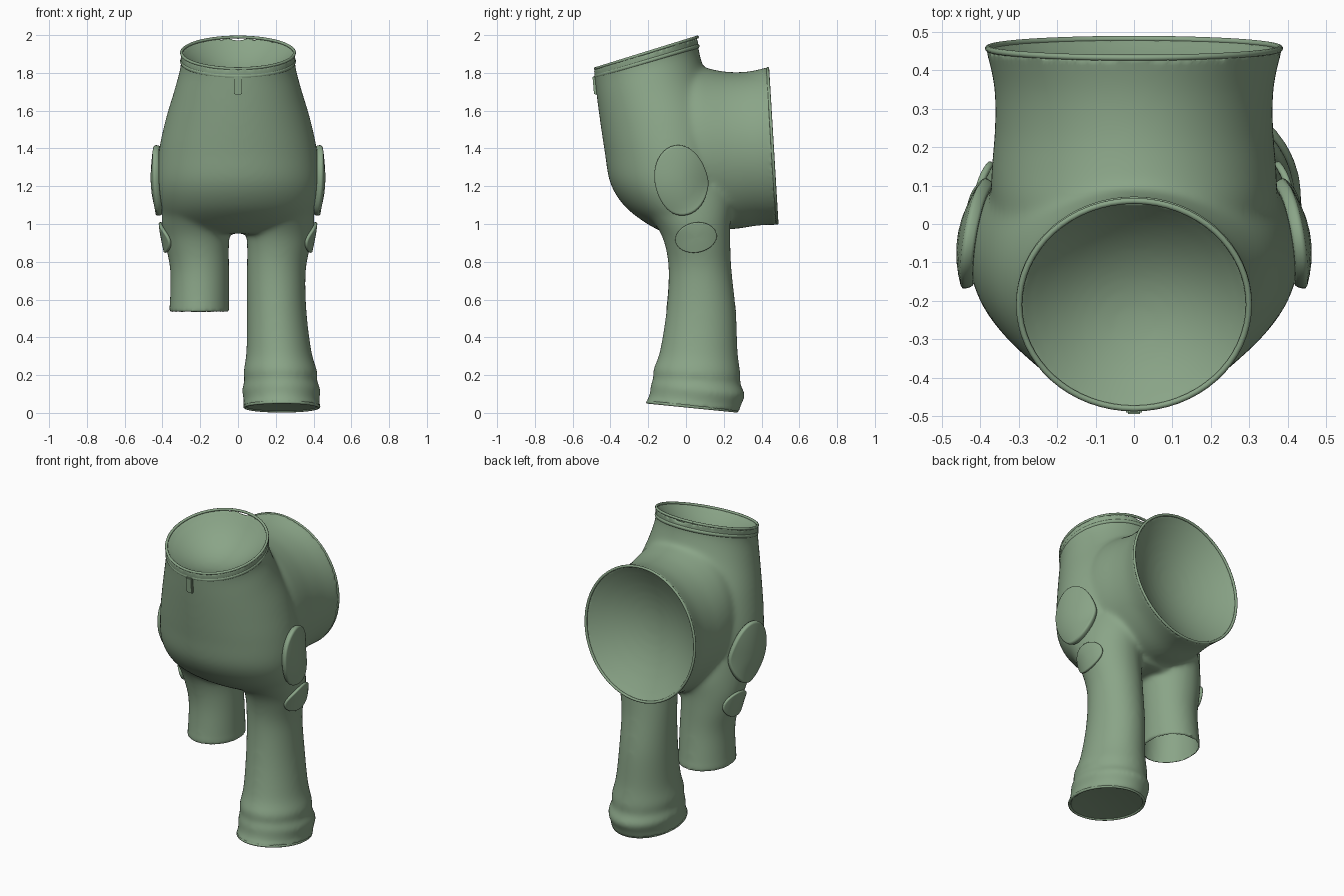
import bpy, bmesh, math
from mathutils import Vector

if "Cube" in bpy.data.objects:
    bpy.data.objects.remove(bpy.data.objects["Cube"])

N = 64
green = bpy.data.materials.new("green_cloth")
green.diffuse_color = (.255, .375, .245, 1)
green.use_nodes = True
green.node_tree.nodes["Principled BSDF"].inputs["Base Color"].default_value = green.diffuse_color


def ring_z(cx, cy, cz, rx, ry, slope=0.0):
    """Horizontal section, tilted along y by slope."""
    return Vector((cx, cy, cz)), Vector((rx, 0, 0)), Vector((0, ry, ry * slope))


def ring_y(cy, cz, rx, rz):
    """Upright section facing the back."""
    return Vector((0, cy, cz)), Vector((rx, 0, 0)), Vector((0, -0.06 * rz, rz))


def catmull(a, b, c, d, t):
    return 0.5 * (2 * b + (c - a) * t + (2 * a - 5 * b + 4 * c - d) * t ** 2
                  + (3 * b - a - 3 * c + d) * t ** 3)


def smooth_rings(rings, steps=5):
    out = []
    for i in range(len(rings) - 1):
        q = [rings[max(0, min(len(rings) - 1, i + k))] for k in (-1, 0, 1, 2)]
        for s in range(steps):
            out.append(tuple(catmull(q[0][j], q[1][j], q[2][j], q[3][j], s / steps)
                             for j in range(3)))
    return out + [rings[-1]]


def circle(ring):
    c, u, v = ring
    return [c + u * math.cos(2 * math.pi * k / N) + v * math.sin(2 * math.pi * k / N)
            for k in range(N)]


def loft(bm, rings, dish):
    """Closed tube whose last end is a hollow dish of the given depth."""
    rings = smooth_rings(rings)
    c, u, v = rings[-1]
    inward = u.cross(v).normalized()
    if inward.dot(rings[-4][0] - c) < 0:
        inward = -inward
    for s in (0.97, 0.92, 0.82, 0.7, 0.55, 0.4, 0.25, 0.1):
        rings.append((c + inward * dish * (1 - s * s), u * s, v * s))
    loops = [[bm.verts.new(p) for p in circle(r)] for r in rings]
    faces = [bm.faces.new(loops[0]), bm.faces.new(loops[-1])]
    for a, b in zip(loops, loops[1:]):
        for k in range(N):
            faces.append(bm.faces.new((a[k], a[(k + 1) % N], b[(k + 1) % N], b[k])))
    bmesh.ops.recalc_face_normals(bm, faces=faces)


def add_object(name, data):
    if isinstance(data, bmesh.types.BMesh):
        me = bpy.data.meshes.new(name)
        data.to_mesh(me)
        data.free()
        data = me
    data.materials.append(green)
    ob = bpy.data.objects.new(name, data)
    bpy.context.collection.objects.link(ob)
    return ob


# torso, from crotch to tilted neck opening
torso = [ring_z(0, .04, .95, .28, .15), ring_z(0, .0, 1.01, .375, .22),
         ring_z(0, -.045, 1.10, .412, .285), ring_z(0, -.075, 1.22, .43, .327),
         ring_z(0, -.085, 1.38, .42, .345), ring_z(0, -.12, 1.55, .384, .331, .1),
         ring_z(0, -.18, 1.72, .333, .29, .22), ring_z(0, -.207, 1.84, .303, .275, .29),
         ring_z(0, -.21, 1.914, .307, .278, .31)]
# wide tube opening to the back, flaring into the torso
back = [ring_y(-.10, 1.4, .34, .40), ring_y(-.01, 1.4, .36, .44),
        ring_y(.07, 1.4, .372, .445), ring_y(.15, 1.395, .37, .427),
        ring_y(.25, 1.39, .362, .415), ring_y(.36, 1.40, .364, .408),
        ring_y(.464, 1.414, .388, .418)]
# leg, from hip to cuff
leg = [ring_z(.19, -.04, 1.2, .2, .28), ring_z(.205, -.005, 1.1, .198, .25),
       ring_z(.22, .035, 1.0, .184, .2),
       ring_z(.217, .06, .9, .17, .175), ring_z(.203, .075, .75, .156, .167),
       ring_z(.205, .08, .535, .158, .185), ring_z(.217, .067, .32, .173, .207),
       ring_z(.225, .057, .215, .196, .232, -.05), ring_z(.226, .058, .17, .192, .230, -.08),
       ring_z(.23, .063, .12, .209, .251, -.1), ring_z(.23, .052, .075, .2, .243, -.1),
       ring_z(.232, .033, .030, .205, .246, -.1)]
short_leg = [(Vector((-c.x, c.y, c.z)), u, v) for c, u, v in leg[:6]]

# blend all tubes into one skin
bm = bmesh.new()
loft(bm, torso, .14)
loft(bm, back, .14)
loft(bm, leg, .015)
loft(bm, short_leg, .0)
body = add_object("body", bm)
rm = body.modifiers.new("Blend", 'REMESH')
rm.mode = 'VOXEL'
rm.voxel_size = 0.011
rm.use_smooth_shade = True
bpy.context.view_layer.objects.active = body
body.select_set(True)
bpy.ops.object.convert(target='MESH')


def rim_place(co, ring):
    """Distance from an opening's plane, and radius relative to its rim."""
    c, u, v = ring
    d = co - c
    return (abs(d.dot(u.cross(v).normalized())),
            math.hypot(d.dot(u) / u.length_squared, d.dot(v) / v.length_squared))


# leave the short leg open at its end
bm = bmesh.new()
bm.from_mesh(body.data)
caps = []
for f in bm.faces:
    h, r = rim_place(f.calc_center_median(), short_leg[-1])
    if h < .02 and r < .93:
        caps.append(f)
bmesh.ops.delete(bm, geom=caps, context='FACES')
bm.to_mesh(body.data)
bm.free()

# soften the joins but keep the rims crisp
soft = body.vertex_groups.new(name="soft")
for vert in body.data.vertices:
    places = [rim_place(vert.co, r[-1]) for r in (torso, back, leg, short_leg)]
    if not any(h < .035 and .82 < r < 1.15 for h, r in places):
        soft.add([vert.index], 1, 'REPLACE')
for name, count, group in (("Soften", 28, "soft"), ("Even", 2, "")):
    sm = body.modifiers.new(name, 'SMOOTH')
    sm.factor = 0.5
    sm.iterations = count
    sm.vertex_group = group
body.data.materials.clear()
body.data.materials.append(green)


# rolled hems around the openings
def hem(name, ring, radius):
    cu = bpy.data.curves.new(name, 'CURVE')
    cu.dimensions = '3D'
    cu.bevel_depth = radius
    cu.bevel_resolution = 3
    sp = cu.splines.new('POLY')
    sp.points.add(N - 1)
    for p, co in zip(sp.points, circle(ring)):
        p.co = (*co, 1)
    sp.use_cyclic_u = True
    sp.use_smooth = True
    add_object(name, cu)


hem("neck_hem", ring_z(0, -.21, 1.906, .299, .270, .31), .008)
hem("neck_fold", ring_z(0, -.207, 1.862, .294, .266, .30), .013)
hem("back_hem", ring_y(.457, 1.414, .380, .410), .008)
hem("cuff_hem", ring_z(.232, .033, .033, .196, .236, -.1), .008)


# rounded patches laid on both hips and thighs
def patch(name, y, z, ry, rz, lobe, turn, thick):
    bm = bmesh.new()
    M = 48
    loops = []
    for s in (0.05, .25, .5, .75, .92, 1.0):
        loop = []
        for k in range(M):
            a = 2 * math.pi * k / M
            r = s * (1 + lobe * math.cos(2 * (a - math.radians(turn))))
            loop.append(bm.verts.new((.7, y + ry * r * math.cos(a), z + rz * r * math.sin(a))))
        loops.append(loop)
    bm.faces.new(loops[0])
    for a, b in zip(loops, loops[1:]):
        for k in range(M):
            bm.faces.new((a[k], b[k], b[(k + 1) % M], a[(k + 1) % M]))
    ob = add_object(name, bm)
    wrap = ob.modifiers.new("Lay", 'SHRINKWRAP')
    wrap.target = body
    wrap.wrap_method = 'PROJECT'
    wrap.use_project_x = True
    wrap.use_project_y = wrap.use_project_z = False
    wrap.use_negative_direction = True
    wrap.use_positive_direction = False
    so = ob.modifiers.new("Thickness", 'SOLIDIFY')
    so.thickness = thick
    so.offset = 1
    be = ob.modifiers.new("Round", 'BEVEL')
    be.width = .01
    be.segments = 2
    be.limit_method = 'ANGLE'
    be.angle_limit = math.radians(50)
    mi = ob.modifiers.new("Both_sides", 'MIRROR')
    mi.use_axis[0] = True
    mi.mirror_object = body
    for f in ob.data.polygons:
        f.use_smooth = True


patch("hip_patch", -.028, 1.23, .135, .177, .08, 125, .034)
patch("thigh_patch", .053, .93, .102, .08, .05, 40, .018)

# small tab below the neck hem
bm = bmesh.new()
bmesh.ops.create_cube(bm, size=1)
bmesh.ops.scale(bm, vec=(.042, .03, .1), verts=bm.verts)
bmesh.ops.bevel(bm, geom=bm.edges[:], offset=.005, segments=2, affect='EDGES')
tab = add_object("front_tab", bm)
tab.location = (0, -.476, 1.735)
tab.rotation_euler.x = math.radians(5)
